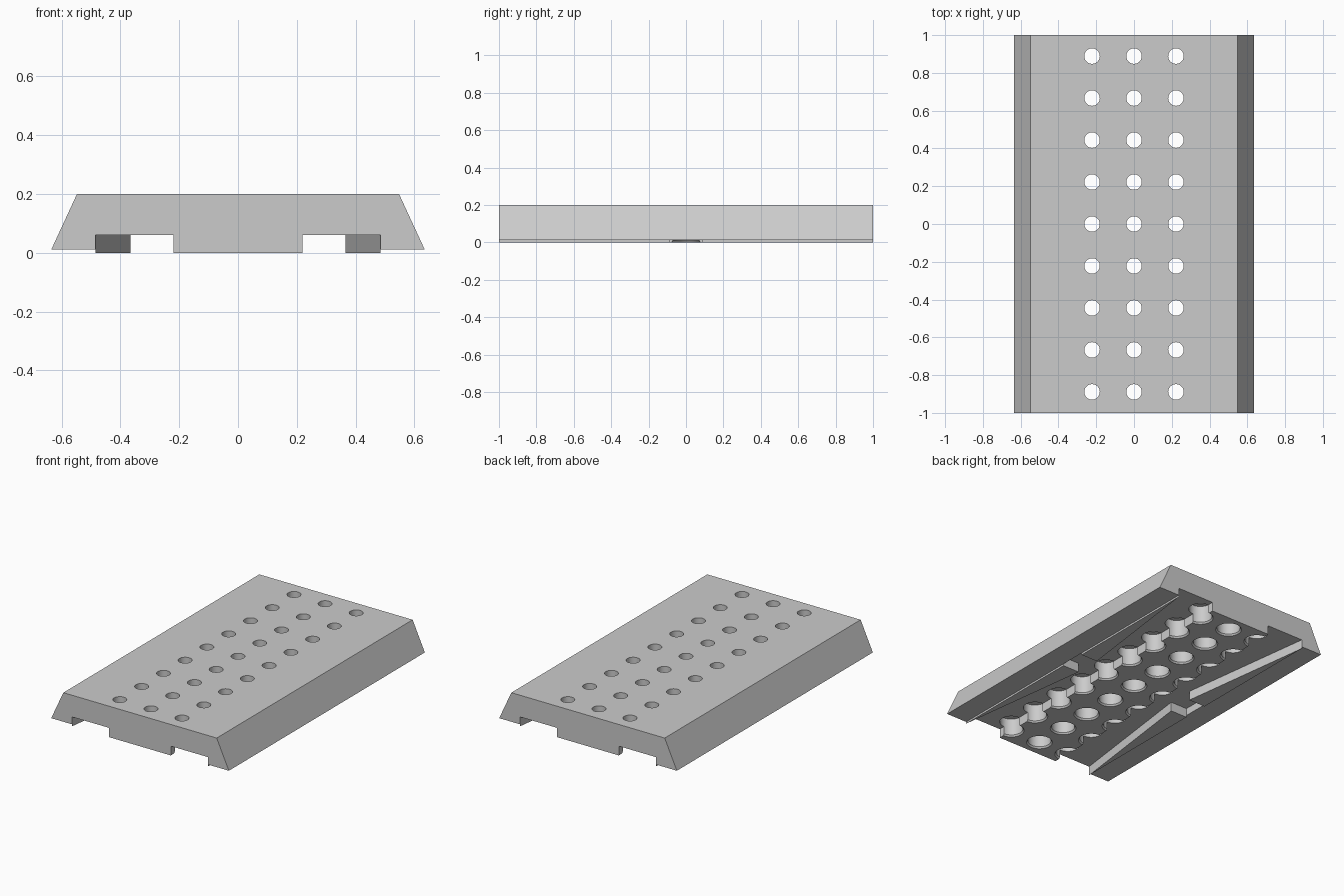
import bpy, bmesh, math

if "Cube" in bpy.data.objects:
    bpy.data.objects.remove(bpy.data.objects["Cube"])

PITCH = 2 / 9
CEIL, LIP, TOP = 0.06, 0.012, 0.2
KEEL, SLOT, NARROW = 0.22, 0.485, 0.365


def add_object(name, bm):
    bmesh.ops.recalc_face_normals(bm, faces=bm.faces)
    mesh = bpy.data.meshes.new(name)
    bm.to_mesh(mesh)
    bm.free()
    obj = bpy.data.objects.new(name, mesh)
    bpy.context.collection.objects.link(obj)
    return obj


def add_prism(bm, points, offset):
    face = bm.faces.new([bm.verts.new(p) for p in points])
    ext = bmesh.ops.extrude_face_region(bm, geom=[face])
    verts = [g for g in ext["geom"] if isinstance(g, bmesh.types.BMVert)]
    bmesh.ops.translate(bm, verts=verts, vec=offset)


def add_lathe(bm, cx, cy, profile, segments=32):
    rings = []
    for r, z in profile:
        rings.append([bm.verts.new((cx + r * math.cos(2 * math.pi * i / segments),
                                    cy + r * math.sin(2 * math.pi * i / segments), z))
                      for i in range(segments)])
    for low, high in zip(rings, rings[1:]):
        for i in range(segments):
            j = (i + 1) % segments
            bm.faces.new((low[i], low[j], high[j], high[i]))
    bm.faces.new(rings[0][::-1])
    bm.faces.new(rings[-1])


def boolean(target, tool, operation):
    mod = target.modifiers.new(operation.lower(), 'BOOLEAN')
    mod.operation, mod.object, mod.solver = operation, tool, 'EXACT'
    bpy.context.view_layer.objects.active = target
    bpy.ops.object.modifier_apply(modifier=mod.name)
    bpy.data.objects.remove(tool)


# Sloped plate with central keel and two underside slots
half = [(KEEL, 0), (KEEL, CEIL), (SLOT, CEIL), (SLOT, LIP), (0.635, LIP), (0.548, TOP)]
outline = half + [(-x, z) for x, z in reversed(half)]
bm = bmesh.new()
add_prism(bm, [(x, -1, z) for x, z in outline], (0, 2, 0))
plate = add_object("perforated_plate", bm)

# Tapered guide wedges inside the slots, with a gap at the middle
bm = bmesh.new()
for sx in (-1, 1):
    for sy in (-1, 1):
        tri = [(SLOT, 1), (SLOT, 0.085), (NARROW, 0.085)]
        add_prism(bm, [(sx * x, sy * y, 0) for x, y in tri], (0, 0, CEIL))
boolean(plate, add_object("guide_wedges", bm), 'UNION')

# Grid of through holes, wider and chamfered from below
bore = [(0.078, -0.02), (0.078, 0), (0.07, 0.01), (0.07, 0.12), (0.041, 0.12), (0.041, 0.25)]
bm = bmesh.new()
for col in (-1, 0, 1):
    for row in range(-4, 5):
        add_lathe(bm, col * PITCH, row * PITCH, bore)
cutter = add_object("hole_cutter", bm)
cutter.hide_render = True
boolean(plate, cutter, 'DIFFERENCE')

bpy.ops.object.select_all(action='DESELECT')
plate.select_set(True)
bpy.context.view_layer.objects.active = plate
bpy.ops.object.shade_smooth_by_angle(angle=math.radians(25))
